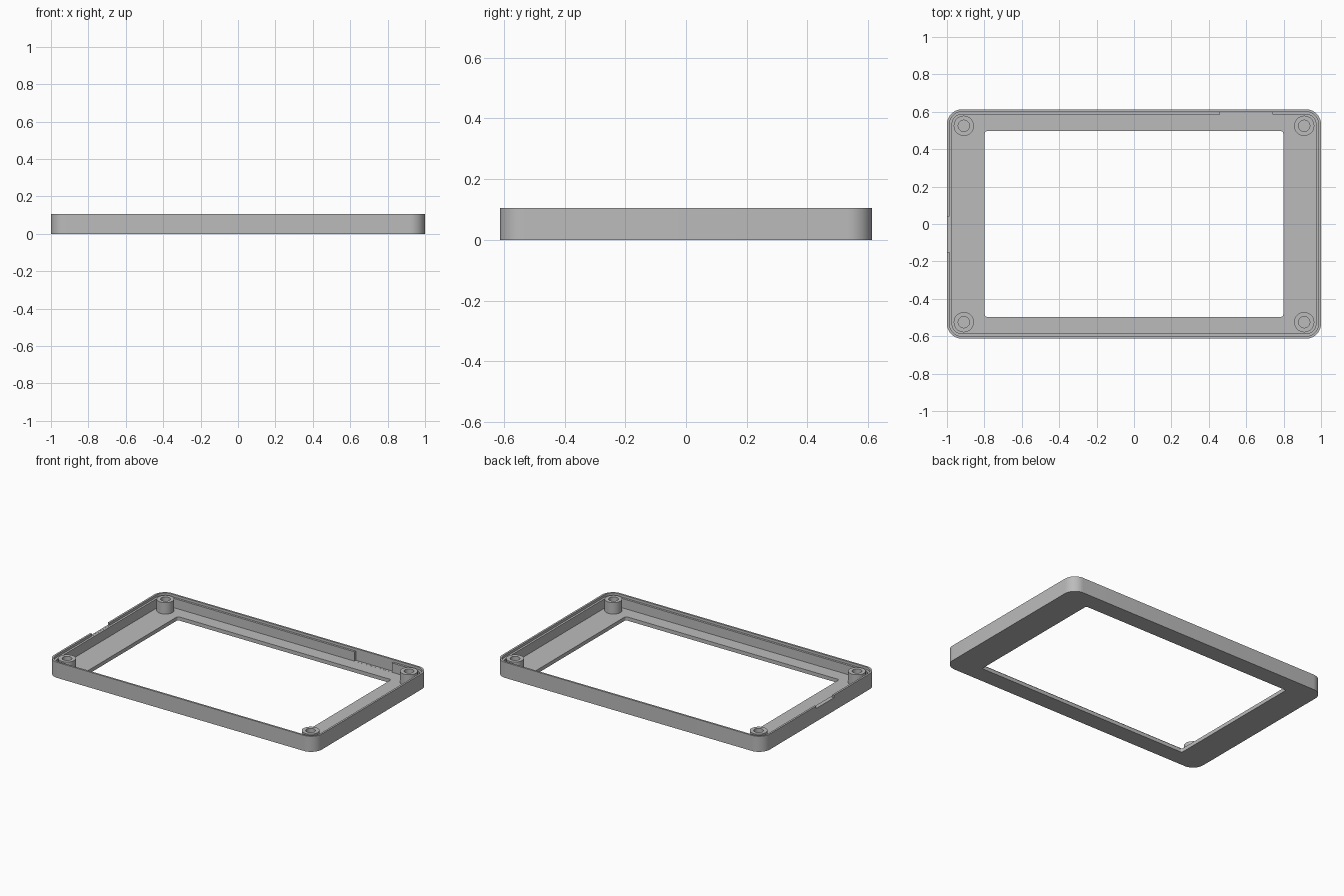
import bpy, bmesh, math

if "Cube" in bpy.data.objects:
    bpy.data.objects.remove(bpy.data.objects["Cube"], do_unlink=True)

HALF_X, HALF_Y, HEIGHT = 1.0, 0.613, 0.105
CORNER, FLOOR, LEDGE = 0.08, 0.025, 0.088
LIP, WALL = 0.013, 0.027

grey = bpy.data.materials.new("plain_grey")
grey.use_nodes = True
colour = (0.5, 0.5, 0.5, 1)
grey.diffuse_color = colour
grey.node_tree.nodes["Principled BSDF"].inputs["Base Color"].default_value = colour


def rounded_rect(hx, hy, r, z, steps=10):
    """Points of a rounded rectangle, anticlockwise."""
    pts = []
    for i, (sx, sy) in enumerate([(1, 1), (-1, 1), (-1, -1), (1, -1)]):
        for k in range(steps + 1):
            a = math.pi / 2 * (i + k / steps)
            pts.append((sx * (hx - r) + r * math.cos(a),
                        sy * (hy - r) + r * math.sin(a), z))
    return pts


def inset(d, z):
    return rounded_rect(HALF_X - d, HALF_Y - d, CORNER - d, z)


def circle(cx, cy, r, z, n=40):
    return [(cx + r * math.cos(2 * math.pi * k / n),
             cy + r * math.sin(2 * math.pi * k / n), z) for k in range(n)]


def loft(name, loops):
    """Closed solid: skin consecutive loops and join the last to the first."""
    bm = bmesh.new()
    rings = [[bm.verts.new(p) for p in loop] for loop in loops]
    for a, b in zip(rings, rings[1:] + rings[:1]):
        for k in range(len(a)):
            j = (k + 1) % len(a)
            bm.faces.new((a[k], a[j], b[j], b[k]))
    bmesh.ops.recalc_face_normals(bm, faces=bm.faces)
    mesh = bpy.data.meshes.new(name)
    bm.to_mesh(mesh)
    bm.free()
    mesh.materials.append(grey)
    obj = bpy.data.objects.new(name, mesh)
    bpy.context.collection.objects.link(obj)
    return obj


def activate(obj):
    bpy.ops.object.select_all(action='DESELECT')
    obj.select_set(True)
    bpy.context.view_layer.objects.active = obj


def cut_box(target, x0, x1, y0, y1, z0, z1):
    bpy.ops.mesh.primitive_cube_add(
        size=1, location=((x0 + x1) / 2, (y0 + y1) / 2, (z0 + z1) / 2))
    cutter = bpy.context.object
    cutter.name = "cutter"
    cutter.hide_render = True
    cutter.scale = (x1 - x0, y1 - y0, z1 - z0)
    cutter.data.materials.append(grey)
    bpy.context.view_layer.update()
    activate(target)
    mod = target.modifiers.new("cut", 'BOOLEAN')
    mod.operation = 'DIFFERENCE'
    mod.solver = 'EXACT'
    mod.object = cutter
    bpy.ops.object.modifier_apply(modifier=mod.name)
    bpy.data.objects.remove(cutter, do_unlink=True)


# Bezel: outer wall, thin lip, inner ledge, floor and window opening
bezel = loft("bezel_frame", [
    inset(0, 0),
    inset(0, HEIGHT),
    inset(LIP, HEIGHT),
    inset(LIP, LEDGE),
    inset(WALL, LEDGE),
    inset(WALL, FLOOR),
    rounded_rect(0.798, 0.496, 0.012, FLOOR),
    rounded_rect(0.798, 0.496, 0.012, 0),
])

# Gap in the back inner wall, and shallow notch in the lip at -x
cut_box(bezel, 0.46, 0.74, 0.57, HALF_Y - LIP + 0.0005, FLOOR + 0.0005, 0.2)
cut_box(bezel, -1.05, -0.98, -0.15, 0.04, LEDGE + 0.0005, 0.2)

# Screw bosses in the four corners
parts = [bezel]
for side, sx in (("left", 1), ("right", -1)):
    for end, sy in (("front", -1), ("back", 1)):
        cx, cy = sx * 0.91, sy * 0.525
        parts.append(loft(f"screw_boss_{end}_{side}", [
            circle(cx, cy, 0.054, FLOOR - 0.01),
            circle(cx, cy, 0.054, HEIGHT - 0.003),
            circle(cx, cy, 0.03, HEIGHT - 0.003),
            circle(cx, cy, 0.03, FLOOR - 0.01),
        ]))

for part in parts:
    activate(part)
    bpy.ops.object.shade_smooth_by_angle(angle=math.radians(35))
